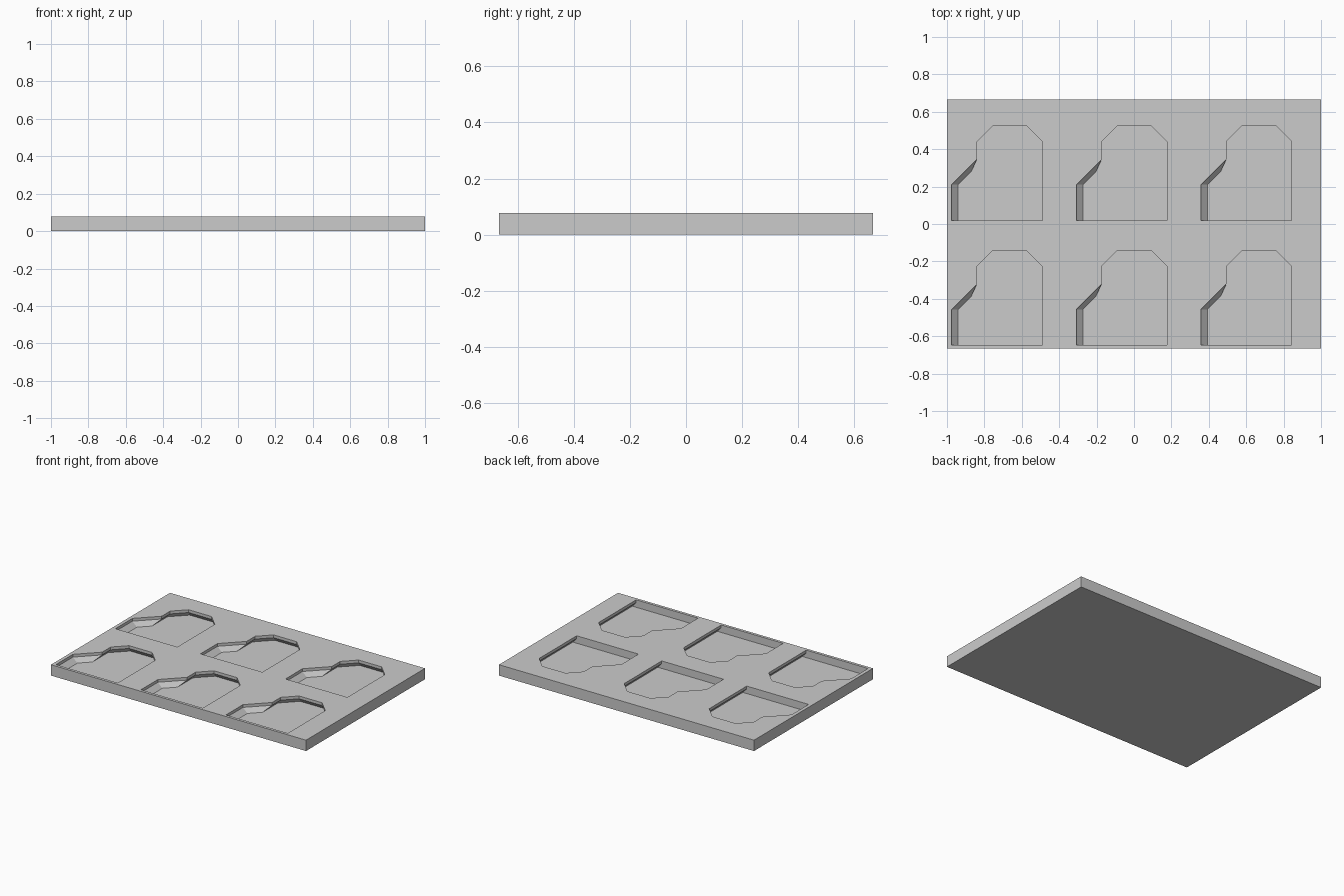
import bpy
import bmesh

cube = bpy.data.objects.get("Cube")
if cube:
    bpy.data.objects.remove(cube, do_unlink=True)

WIDTH, LENGTH, HEIGHT = 2.0, 4 / 3, 0.077
PITCH = 2 / 3            # spacing of the recesses in both directions
LIP = 0.02               # depth of the straight upper wall
DEPTH = 0.053            # full depth of a recess

grey = bpy.data.materials.new("light_grey")
grey.use_nodes = True
grey.diffuse_color = (0.6, 0.6, 0.6, 1)
grey.node_tree.nodes["Principled BSDF"].inputs["Base Color"].default_value = (0.6, 0.6, 0.6, 1)


def make_object(name, bm):
    bmesh.ops.recalc_face_normals(bm, faces=bm.faces)
    mesh = bpy.data.meshes.new(name)
    bm.to_mesh(mesh)
    bm.free()
    mesh.materials.append(grey)
    obj = bpy.data.objects.new(name, mesh)
    bpy.context.collection.objects.link(obj)
    return obj


def loft(bm, rings):
    """Closed solid through matching rings of points."""
    loops = [[bm.verts.new(p) for p in ring] for ring in rings]
    bm.faces.new(loops[0])
    bm.faces.new(loops[-1])
    for a, b in zip(loops, loops[1:]):
        for i in range(len(a)):
            j = (i + 1) % len(a)
            bm.faces.new((a[i], a[j], b[j], b[i]))


# Flat tray
bm = bmesh.new()
bmesh.ops.create_cube(bm, size=1)
for v in bm.verts:
    v.co = (v.co.x * WIDTH, v.co.y * LENGTH, (v.co.z + 0.5) * HEIGHT)
tray = make_object("tray", bm)

# Recess outlines: rim, and floor that is undercut except at the side tab
rim = [(-0.975, 0.02), (-0.975, 0.21), (-0.84, 0.345), (-0.84, 0.44),
       (-0.755, 0.525), (-0.575, 0.525), (-0.49, 0.44), (-0.49, 0.02)]
floor = [(-0.94, 0.02), (-0.94, 0.21), (-0.87, 0.28), (-0.87, 0.452),
         (-0.767, 0.555), (-0.563, 0.555), (-0.46, 0.452), (-0.46, 0.02)]
levels = [(rim, HEIGHT + 0.02), (rim, HEIGHT - LIP), (floor, HEIGHT - DEPTH)]

# Six recesses in a three by two grid
bm = bmesh.new()
for col in range(3):
    for row in range(2):
        loft(bm, [[(x + col * PITCH, y - row * PITCH, z) for x, y in ring]
                  for ring, z in levels])
cutter = make_object("recess_cutter", bm)
cutter.hide_render = True

cut = tray.modifiers.new("recesses", 'BOOLEAN')
cut.operation = 'DIFFERENCE'
cut.solver = 'EXACT'
cut.object = cutter
bpy.context.view_layer.objects.active = tray
bpy.ops.object.modifier_apply(modifier=cut.name)
bpy.data.objects.remove(cutter, do_unlink=True)
